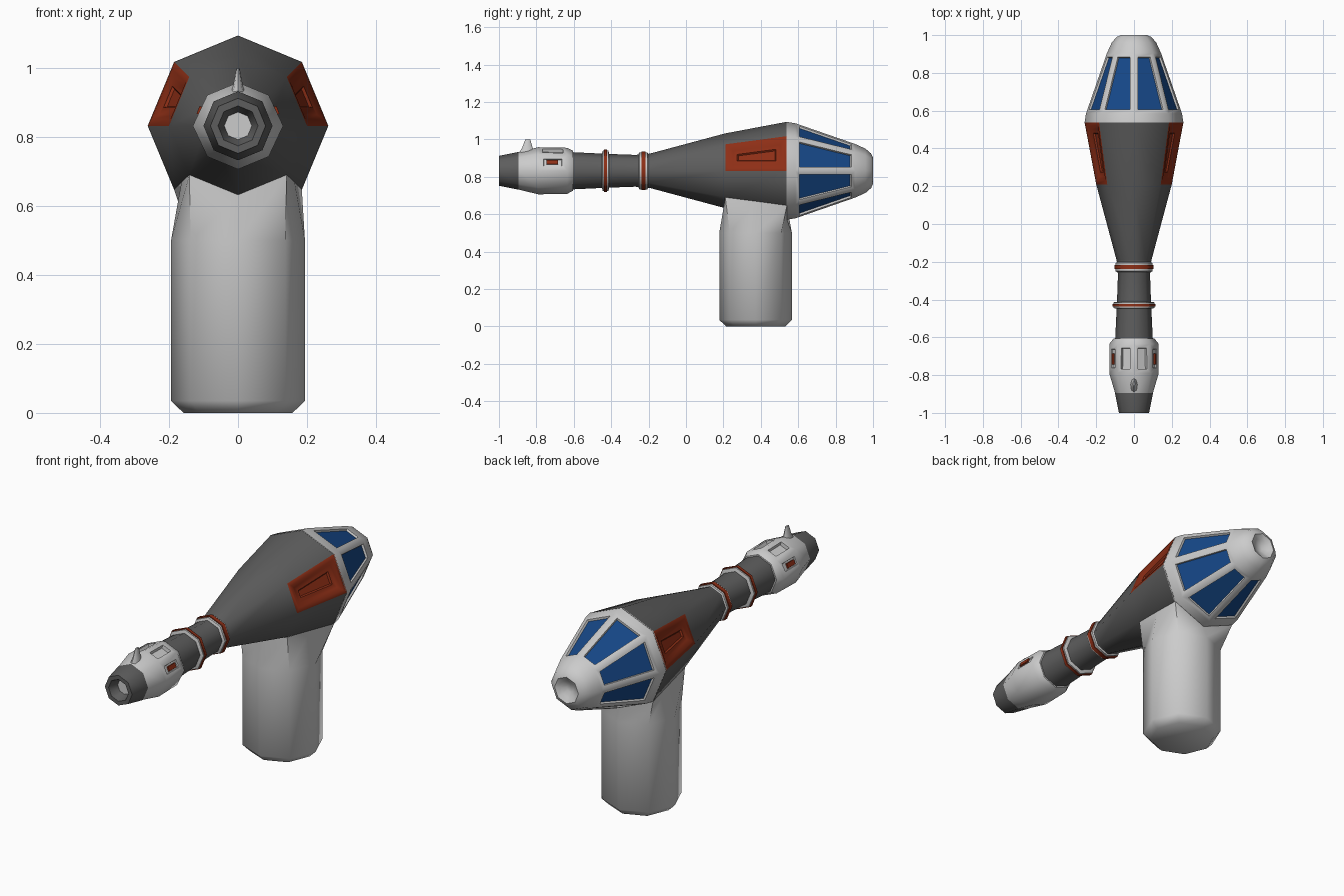
import bpy, bmesh, math
from mathutils import Vector, Matrix

if "Cube" in bpy.data.objects:
    bpy.data.objects.remove(bpy.data.objects["Cube"])

AXIS_Z = 0.832   # height of the barrel axis
N = 8            # sides of every turned part


def material(name, rgb):
    m = bpy.data.materials.new(name)
    m.diffuse_color = (*rgb, 1)
    m.use_nodes = True
    m.node_tree.nodes["Principled BSDF"].inputs["Base Color"].default_value = m.diffuse_color
    return m


WHITE = material("pale_grey", (0.60, 0.60, 0.60))
DARK = material("dark_grey", (0.11, 0.11, 0.11))
RED = material("rust_red", (0.27, 0.028, 0.008))
BLUE = material("deep_blue", (0.008, 0.065, 0.25))


def finish(name, bm, mats, angle=50):
    bmesh.ops.recalc_face_normals(bm, faces=bm.faces)
    me = bpy.data.meshes.new(name)
    bm.to_mesh(me)
    bm.free()
    ob = bpy.data.objects.new(name, me)
    bpy.context.collection.objects.link(ob)
    for m in mats:
        me.materials.append(m)
    bpy.ops.object.select_all(action='DESELECT')
    ob.select_set(True)
    bpy.context.view_layer.objects.active = ob
    bpy.ops.object.shade_smooth_by_angle(angle=math.radians(angle))
    return ob


def loft(bm, rings, caps=(True, True)):
    """Skin a list of point rings; returns faces[segment][side]."""
    loops = [[bm.verts.new(p) for p in ring] for ring in rings]
    segs = []
    for a, b in zip(loops, loops[1:]):
        n = len(a)
        segs.append([bm.faces.new((a[k], a[(k + 1) % n], b[(k + 1) % n], b[k]))
                     for k in range(n)])
    ends = [bm.faces.new(l) for l, c in zip((loops[0], loops[-1]), caps) if c]
    bmesh.ops.recalc_face_normals(bm, faces=bm.faces)
    return segs, ends


def turned(profile):
    """Octagonal rings around the y axis from (y, radius) pairs."""
    return [[(r * math.cos(k * math.tau / N), y, AXIS_Z + r * math.sin(k * math.tau / N))
             for k in range(N)] for y, r in profile]


def inset(bm, faces, *steps):
    for thick, depth in steps:
        bmesh.ops.inset_individual(bm, faces=faces, thickness=thick, depth=depth,
                                   use_even_offset=True)


# main body, with recessed red panels on the upper side facets
bm = bmesh.new()
segs, _ = loft(bm, turned([(-0.2, 0.09), (0.21, 0.2), (0.54, 0.262)]))
panels = [segs[1][0], segs[1][3]]
for f in panels:
    f.material_index = 1
inset(bm, panels, (0.02, 0), (0.02, -0.012), (0.022, 0), (0.006, -0.008))
finish("body", bm, [DARK, RED])

# rear canopy with eight blue windows and a dimpled end
bm = bmesh.new()
segs, _ = loft(bm, turned([(0.535, 0.262), (0.585, 0.254), (0.905, 0.143), (0.96, 0.118),
                           (0.99, 0.092), (1.0, 0.07), (0.985, 0.045), (0.97, 0.02)]))
windows = segs[1]
inset(bm, windows, (0.022, 0), (0.003, -0.01))
for f in windows:
    f.material_index = 1
finish("rear_canopy", bm, [WHITE, BLUE])

# barrel tube
bm = bmesh.new()
loft(bm, turned([(-0.19, 0.092), (-0.27, 0.085), (-0.41, 0.09), (-0.62, 0.1)]))
finish("barrel", bm, [DARK])

# barrel rings with a red band
for name, y, r, w in (("rear_ring", -0.228, 0.102, 0.027), ("front_ring", -0.43, 0.112, 0.018)):
    bm = bmesh.new()
    segs, _ = loft(bm, turned([(y - w, r - 0.014), (y - w * 0.8, r - 0.003), (y - w * 0.4, r - 0.003),
                               (y - w * 0.4, r + 0.002), (y + w * 0.4, r + 0.002),
                               (y + w * 0.4, r - 0.003), (y + w * 0.8, r - 0.003),
                               (y + w, r - 0.014)]))
    for s in segs[2:5]:
        for f in s:
            f.material_index = 1
    finish(name, bm, [WHITE, RED])

# muzzle sleeve with top vents and side recesses
bm = bmesh.new()
segs, _ = loft(bm, turned([(-0.605, 0.107), (-0.635, 0.123), (-0.79, 0.126), (-0.895, 0.1)]))
for s in segs:   # flare the upper sides outward
    for f in s:
        for v in f.verts:
            if abs(v.co.z - AXIS_Z) < 0.01 and 0.122 < abs(v.co.x) < 0.13:
                v.co.x = math.copysign(0.131, v.co.x)
inset(bm, [segs[1][1], segs[1][2]], (0.022, 0), (0.002, -0.018))
inset(bm, [segs[1][0], segs[1][3]], (0.028, 0), (0.002, -0.006))
finish("muzzle_sleeve", bm, [WHITE])

# small red marks in the side recesses
for side, label in ((1, "right"), (-1, "left")):
    bm = bmesh.new()
    tilt = Matrix.Rotation(-side * math.radians(22.5), 4, 'Y')
    place = Matrix.Translation((side * 0.112, -0.715, AXIS_Z + 0.045))
    bmesh.ops.create_cube(bm, size=1, matrix=place @ tilt @ Matrix.Diagonal((0.008, 0.06, 0.024, 1)))
    finish(label + "_muzzle_mark", bm, [RED])

# dark muzzle tip with a hollow bore and pale plug
bm = bmesh.new()
_, ends = loft(bm, turned([(-0.88, 0.1), (-0.9, 0.1), (-1.0, 0.08), (-1.0, 0.058), (-0.95, 0.04)]))
ends[1].material_index = 1
finish("muzzle_tip", bm, [DARK, WHITE])

# front sight
bm = bmesh.new()
loft(bm, [[(sx * math.cos(a), y + sy * math.sin(a), z) for a in
           [k * math.tau / N for k in range(N)]]
          for sx, sy, y, z in ((0.022, 0.048, -0.85, 0.92), (0.013, 0.028, -0.848, 0.955),
                               (0.005, 0.014, -0.846, 0.998))])
finish("front_sight", bm, [WHITE])

# grip: octagonal column that spreads to meet the underside of the body
cy = 0.372


def grip_ring(r, z):
    return [(r * math.sin(k * math.tau / N), cy - r * math.cos(k * math.tau / N), z)
            for k in range(N)]


top = [(0, 0.21, 0.632), (0.141, 0.21, 0.69), (0.164, 0.375, 0.669), (0.185, 0.54, 0.647),
       (0, 0.54, 0.57), (-0.185, 0.54, 0.647), (-0.164, 0.375, 0.669), (-0.141, 0.21, 0.69)]
bm = bmesh.new()
loft(bm, [grip_ring(0.158, 0), grip_ring(0.194, 0.035), grip_ring(0.194, 0.5), top],
     caps=(True, False))
finish("grip", bm, [WHITE], 60)
